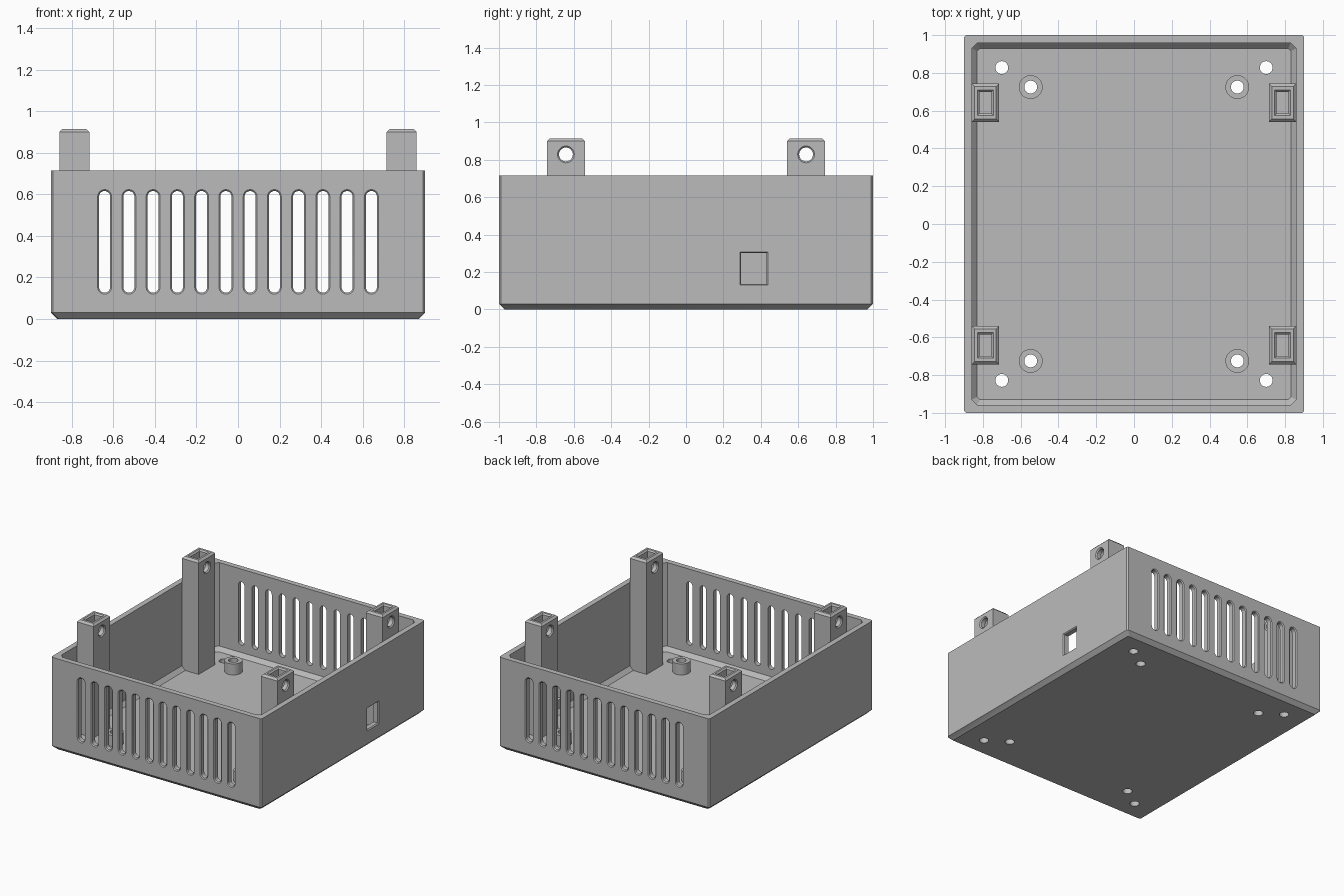
import bpy, bmesh, math

cube = bpy.data.objects.get("Cube")
if cube:
    bpy.data.objects.remove(cube, do_unlink=True)

grey = bpy.data.materials.new("grey plastic")
GREY = (0.5, 0.5, 0.5, 1)
grey.diffuse_color = GREY
grey.use_nodes = True
grey.node_tree.nodes["Principled BSDF"].inputs["Base Color"].default_value = GREY


def loft(bm, rings):
    """Closed solid through rings of 3D points with equal counts."""
    rows = [[bm.verts.new(p) for p in ring] for ring in rings]
    n = len(rows[0])
    for a, b in zip(rows, rows[1:]):
        for i in range(n):
            j = (i + 1) % n
            bm.faces.new((a[i], a[j], b[j], b[i]))
    bm.faces.new(rows[0][::-1])
    bm.faces.new(rows[-1])


def rect(w, d, c=0.0):
    """Rectangle of half sizes w, d with corners cut by c."""
    if c == 0:
        return [(w, -d), (w, d), (-w, d), (-w, -d)]
    return [(w, c - d), (w, d - c), (w - c, d), (c - w, d),
            (-w, d - c), (-w, c - d), (c - w, -d), (w - c, -d)]


def stadium(r, h=0.0, n=14):
    """Upright rounded slot; a circle when h is 0."""
    pts = []
    for k in range(2):
        for i in range(n + (h > 0)):
            a = math.pi * (k + i / n)
            pts.append((r * math.cos(a), r * math.sin(a) + (h if k == 0 else -h)))
    return pts


def along_x(pts, x, y, z):
    return [(x, y + u, z + v) for u, v in pts]


def along_y(pts, x, y, z):
    return [(x + u, y, z + v) for u, v in pts]


def along_z(pts, x, y, z):
    return [(x + u, y + v, z) for u, v in pts]


def finish(name, bm):
    bmesh.ops.recalc_face_normals(bm, faces=bm.faces)
    me = bpy.data.meshes.new(name)
    bm.to_mesh(me)
    bm.free()
    me.materials.append(grey)
    ob = bpy.data.objects.new(name, me)
    bpy.context.collection.objects.link(ob)
    return ob


def cut(ob, cutter_bm):
    """Subtract a temporary cutter, then drop it."""
    cutter = finish("cutter", cutter_bm)
    cutter.hide_render = True
    mod = ob.modifiers.new("cut", "BOOLEAN")
    mod.operation, mod.solver, mod.object = "DIFFERENCE", "EXACT", cutter
    dg = bpy.context.evaluated_depsgraph_get()
    me = bpy.data.meshes.new_from_object(ob.evaluated_get(dg))
    ob.modifiers.clear()
    ob.data = me
    bpy.data.objects.remove(cutter, do_unlink=True)


CORNERS = [(sx, sy) for sx in (-1, 1) for sy in (-1, 1)]
SIDE = {1: "left", -1: "right"}
END = {1: "back", -1: "front"}

# Tray: outer block with chamfered base, hollowed with a chamfered cavity
bm = bmesh.new()
loft(bm, [along_z(rect(0.87, 0.97, 0.01), 0, 0, 0),
          along_z(rect(0.9, 1.0, 0.01), 0, 0, 0.03),
          along_z(rect(0.9, 1.0, 0.01), 0, 0, 0.715)])
tray = finish("tray", bm)
bm = bmesh.new()
loft(bm, [along_z(rect(0.83, 0.93, 0.015), 0, 0, 0.04),
          along_z(rect(0.858, 0.958, 0.028), 0, 0, 0.07),
          along_z(rect(0.858, 0.958, 0.028), 0, 0, 0.8)])
cut(tray, bm)

# Vent slots in front and back, flared outwards
bm = bmesh.new()
for s in (-1, 1):
    for i in range(12):
        x = (i - 5.5) * 0.1167
        loft(bm, [along_y(stadium(r, 0.218), x, s * y, 0.371)
                  for y, r in ((0.9, 0.0265), (0.993, 0.0265), (1.013, 0.0465))])
# Square port in the left wall
loft(bm, [along_x(rect(0.068 + e, 0.082 + e), x, 0.363, 0.219)
          for x, e in ((0.8, 0), (0.893, 0), (0.91, 0.017))])
# Screw holes through the floor
for sx, sy in CORNERS:
    for x, y in ((0.70, 0.828), (0.547, 0.725)):
        loft(bm, [along_z(stadium(0.034), sx * x, sy * y, z) for z in (-0.1, 0.1)])
cut(tray, bm)
parts = [tray]

for sx, sy in CORNERS:
    where = END[sy] + "_" + SIDE[sx]

    # Board standoff with a bore
    bm = bmesh.new()
    x, y = sx * 0.547, sy * 0.725
    loft(bm, [along_z(stadium(0.063), x, y, z) for z in (0.035, 0.125)])
    standoff = finish("standoff_" + where, bm)
    bm = bmesh.new()
    loft(bm, [along_z(stadium(0.034), x, y, z) for z in (0, 0.2)])
    cut(standoff, bm)

    # Corner post with chamfered top
    bm = bmesh.new()
    x, y = sx * 0.787, sy * 0.642
    loft(bm, [along_z(rect(0.072 - e, 0.101 - e), x, y, z)
              for z, e in ((0.035, 0), (0.9, 0), (0.915, 0.015))])
    post = finish("post_" + where, bm)
    # Nut pocket from above
    bm = bmesh.new()
    loft(bm, [along_z(rect(0.032 + e, 0.058 + e), x, y, z)
              for z, e in ((0.765, 0), (0.905, 0), (0.925, 0.02))])
    cut(post, bm)
    # Cross hole, flared at both faces
    bm = bmesh.new()
    loft(bm, [along_x(stadium(r), x + dx, y, 0.829)
              for dx, r in ((-0.082, 0.055), (-0.064, 0.037),
                            (0.064, 0.037), (0.082, 0.055))])
    cut(post, bm)
    parts += [standoff, post]

# Smooth round walls, crisp edges
bpy.ops.object.select_all(action="DESELECT")
for ob in parts:
    ob.select_set(True)
bpy.context.view_layer.objects.active = tray
bpy.ops.object.shade_smooth_by_angle(angle=math.radians(30))
